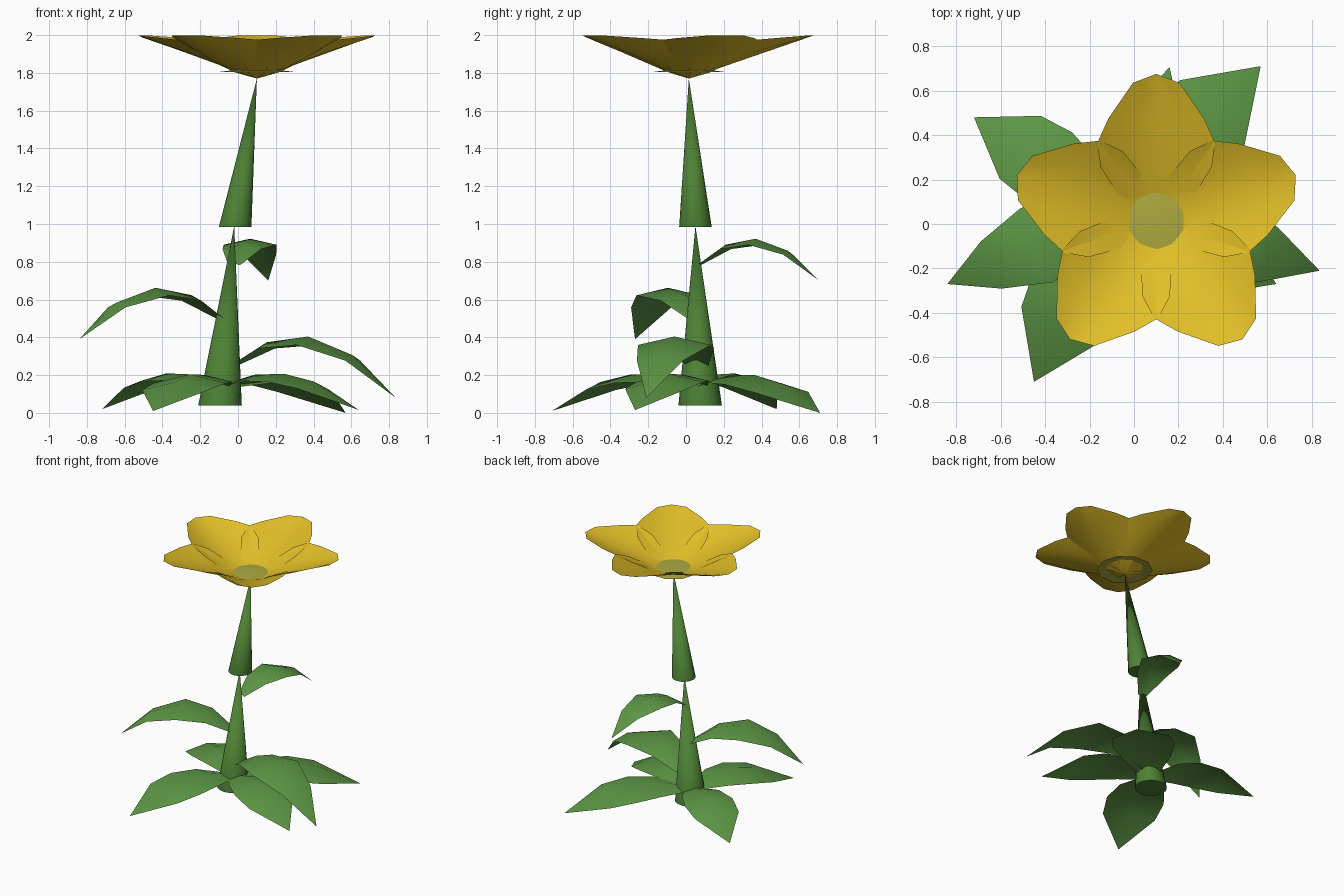
import bpy, bmesh
from math import cos, sin, pi
from mathutils import Vector

cube = bpy.data.objects.get("Cube")
if cube:
    bpy.data.objects.remove(cube)


def material(name, color):
    m = bpy.data.materials.new(name)
    m.diffuse_color = (*color, 1)
    m.use_nodes = True
    m.node_tree.nodes["Principled BSDF"].inputs["Base Color"].default_value = (*color, 1)
    return m


STEM = material("stem green", (0.075, 0.22, 0.035))
LEAF = material("leaf green", (0.11, 0.31, 0.06))
PETAL = material("petal yellow", (0.76, 0.52, 0.02))
CENTER = material("flower centre olive", (0.42, 0.40, 0.05))


def finish(name, bm, mat):
    me = bpy.data.meshes.new(name)
    bmesh.ops.remove_doubles(bm, verts=bm.verts, dist=0.0005)
    bm.to_mesh(me)
    bm.free()
    ob = bpy.data.objects.new(name, me)
    bpy.context.collection.objects.link(ob)
    me.materials.append(mat)
    bpy.ops.object.select_all(action='DESELECT')
    ob.select_set(True)
    bpy.context.view_layer.objects.active = ob
    bpy.ops.object.shade_smooth_by_angle(angle=pi / 4)
    return ob


def sheet(name, rows, mat):
    """Skin a grid of points given as equal-length rows."""
    bm = bmesh.new()
    grid = [[bm.verts.new(p) for p in row] for row in rows]
    for a, b in zip(grid, grid[1:]):
        for i in range(len(a) - 1):
            bm.faces.new((a[i], b[i], b[i + 1], a[i + 1]))
    return finish(name, bm, mat)


def cone(name, base, radius, apex, mat, sides, cap=True):
    bm = bmesh.new()
    ring = [bm.verts.new(Vector(base) + Vector((cos(a), sin(a), 0)) * radius)
            for a in (2 * pi * i / sides for i in range(sides))]
    tip = bm.verts.new(apex)
    for i in range(sides):
        bm.faces.new((ring[i], ring[(i + 1) % sides], tip))
    if cap:
        bm.faces.new(ring[::-1])
    return finish(name, bm, mat)


# Two leaning stem segments
cone("lower_stem", (-0.095, 0.075, 0.04), 0.115, (-0.02, 0.05, 0.99), STEM, 16)
cone("upper_stem", (-0.015, 0.05, 0.985), 0.086, (0.10, 0.015, 1.77), STEM, 16)


def leaf(name, root, tip, arch, shape):
    """Arched leaf with a raised midrib; shape holds (position, half width)."""
    root, tip = Vector(root), Vector(tip)
    run = tip - root
    side = Vector((run.y, -run.x, 0))
    rows = []
    for t, w in shape:
        mid = root + run * t + Vector((0, 0, arch * 4 * t * (1 - t)))
        drop = Vector((0, 0, -0.22 * w * side.length))
        rows.append([mid - side * w + drop, mid, mid + side * w + drop])
    return sheet(name, rows, LEAF)


# Broad leaves around the foot
broad = [(0, 0.05), (0.25, 0.19), (0.46, 0.245), (0.67, 0.225), (1, 0)]
for name, tip in (("front_right", (-0.45, -0.71, 0.01)), ("back_right", (-0.72, 0.48, 0.02)),
                  ("back_left", (0.57, 0.71, 0.0)), ("front_left", (0.64, -0.27, 0.015))):
    leaf("foot_leaf_" + name, (-0.09, 0.07, 0.14), tip, 0.125, broad)

# Tapered leaves up the stem
slim = [(0, 0.05), (0.22, 0.16), (0.47, 0.22), (0.74, 0.14), (1, 0)]
leaf("stem_leaf_left", (-0.04, 0.07, 0.25), (0.835, -0.21, 0.08), 0.235, slim)
leaf("stem_leaf_right", (-0.08, 0.06, 0.50), (-0.84, -0.27, 0.39), 0.215, slim)
leaf("stem_leaf_back", (-0.02, 0.07, 0.79), (0.16, 0.705, 0.70), 0.175, slim)

# Five cupped petals
HEART = Vector((0.10, 0.015, 1.77))
outline = [(0, 0), (0.06, 0.10), (0.13, 0.18), (0.24, 0.25), (0.35, 0.265),
           (0.46, 0.215), (0.62, 0.105), (0.66, 0)]
for k in range(5):
    a = pi / 2 + 2 * pi * k / 5
    out, side = Vector((cos(a), sin(a), 0)), Vector((sin(a), -cos(a), 0))
    rows = []
    for r, w in outline:
        row = []
        for s in (1, 0.5, 0, -0.5, -1):
            x = s * w
            row.append(HEART + out * r + side * x + Vector((0, 0, 0.345 * r + 1.2 * x * x)))
        rows.append(row)
    sheet("petal_%d" % (k + 1), rows, PETAL)

# Shallow dome in the middle of the flower
cone("flower_centre", (0.10, 0.015, 1.805), 0.2, (0.10, 0.015, 1.83), CENTER, 10, cap=False)
